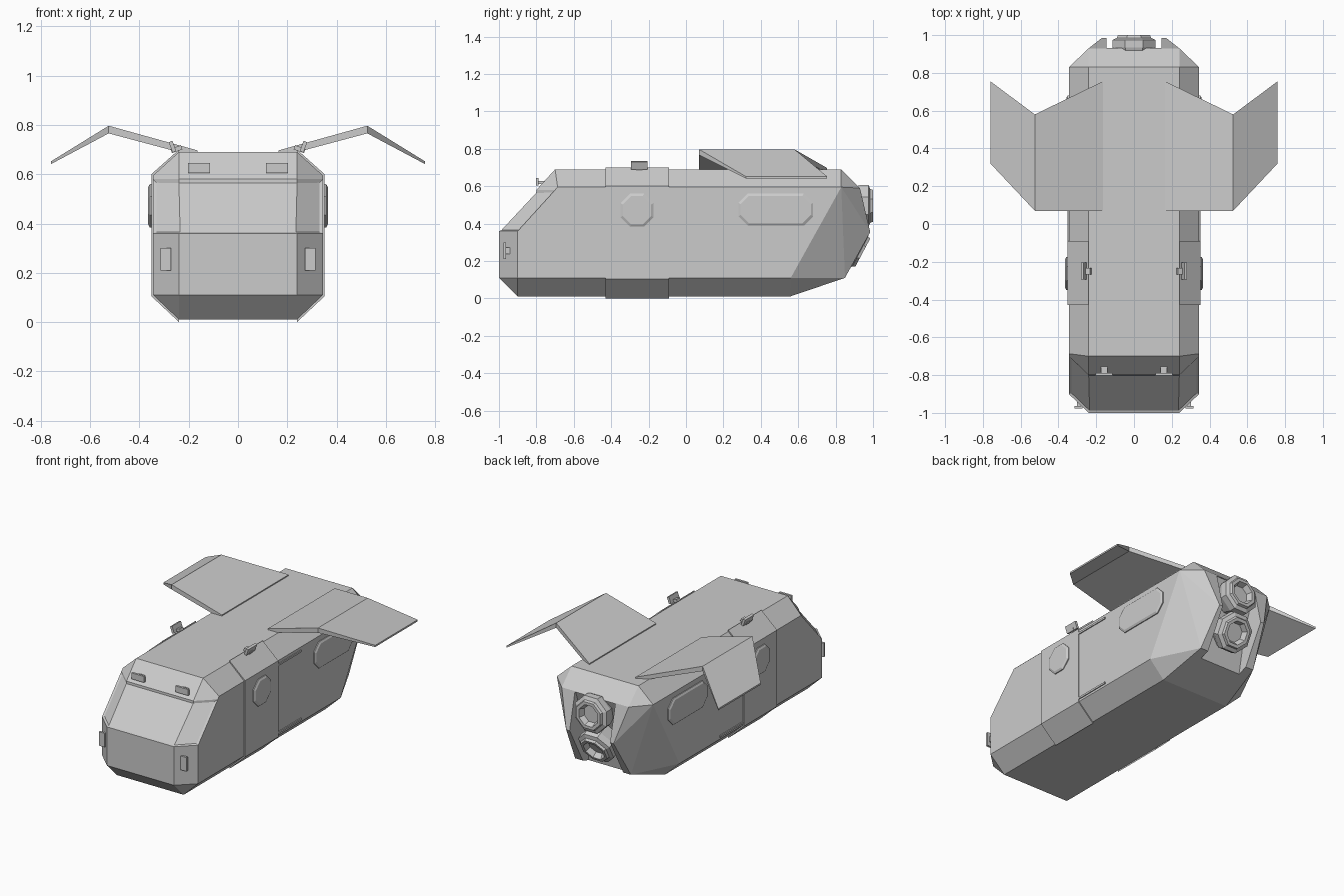
import bpy, bmesh
from math import cos, sin, pi, radians
from mathutils import Vector, Matrix

if "Cube" in bpy.data.objects:
    bpy.data.objects.remove(bpy.data.objects["Cube"])


def finish(name, bm, mirror=False):
    bmesh.ops.recalc_face_normals(bm, faces=bm.faces[:])
    me = bpy.data.meshes.new(name)
    bm.to_mesh(me)
    bm.free()
    ob = bpy.data.objects.new(name, me)
    bpy.context.collection.objects.link(ob)
    if mirror:
        ob.modifiers.new("mirror", 'MIRROR').use_mirror_merge = False
    return ob


def loft(name, rings, mirror=False):
    """Join equal-length rings of points with quads and cap both ends."""
    bm = bmesh.new()
    loops = [[bm.verts.new(p) for p in r] for r in rings]
    for a, b in zip(loops, loops[1:]):
        for i in range(len(a)):
            j = (i + 1) % len(a)
            bm.faces.new((a[i], a[j], b[j], b[i]))
    bm.faces.new(loops[0][::-1])
    bm.faces.new(loops[-1])
    return finish(name, bm, mirror)


def box(name, c, s, tilt=None, mirror=True):
    bm = bmesh.new()
    m = Matrix.Translation(c)
    if tilt:
        m = m @ Matrix.Rotation(radians(tilt[0]), 4, tilt[1])
    bmesh.ops.create_cube(bm, size=1, matrix=m @ Matrix.Diagonal((*s, 1)))
    return finish(name, bm, mirror)


# hull: chamfered van body with sloped nose and faceted tail
half = [(.24, -1, .11), (.24, -1, .36), (.345, -.9, .11), (.345, -.9, .36),
        (.24, -.9, .01), (.24, -.7, .69), (.345, -.6864, .595),
        (.24, .83, .69), (.345, .83, .595), (.24, .93, .59), (.17, .985, .355),
        (.20, .85, .11), (.345, .56, .11), (.24, .555, .01), (.345, .693, .35)]
bm = bmesh.new()
for x, y, z in half:
    bm.verts.new((x, y, z))
    bm.verts.new((-x, y, z))
bmesh.ops.convex_hull(bm, input=bm.verts[:])
bmesh.ops.dissolve_limit(bm, angle_limit=radians(1.5), verts=bm.verts[:], edges=bm.edges[:])
bmesh.ops.recalc_face_normals(bm, faces=bm.faces[:])


def screen_faces():
    return [f for f in bm.faces if f.normal.y < -.3 and f.normal.z > .3
            and f.calc_center_median().y < -.6]


# recessed windscreen cut into the nose
fs = screen_faces()
geom = fs + list({e for f in fs for e in f.edges}) + list({v for f in fs for v in f.verts})
bmesh.ops.bisect_plane(bm, geom=geom, plane_co=(0, 0, .58), plane_no=(0, 0, 1))
glass = [f for f in screen_faces() if max(v.co.z for v in f.verts) < .585]
bmesh.ops.inset_region(bm, faces=glass, thickness=.012, depth=-.008, use_even_offset=True)
hull = finish("hull", bm)

# engine recess in the tail
prof = [(.925, .585), (1.1, .585), (1.1, .05), (.78, .05), (.84, .36)]
cut = loft("engine_recess_cutter", [[(x, y, z) for y, z in prof] for x in (-.145, .145)])
cut.hide_render = True
cut.hide_viewport = True
mod = hull.modifiers.new("recess", 'BOOLEAN')
mod.operation = 'DIFFERENCE'
mod.solver = 'EXACT'
mod.object = cut

# side doors wrapping the chamfers, and their sliding rails
sec = [(.24, .70), (.352, .60), (.352, .105), (.24, 0)]
loft("side_door", [[(x, y, z) for x, z in sec] for y in (-.43, -.09)], True)
for z, n in ((.57, "upper"), (.13, "lower")):
    box(n + "_door_rail", (.345, .03, z), (.012, .24, .012))


# raised octagonal side windows
def window(name, y, z, w, h, c, x):
    def ring(x, g):
        a, b = w - g, h - g
        k = c - g * .4
        pts = [(a, b - k), (a - k, b), (k - a, b), (-a, b - k),
               (-a, k - b), (k - a, -b), (a - k, -b), (a, k - b)]
        return [(x, y + p, z + q) for p, q in pts]
    loft(name, [ring(x - .02, 0), ring(x + .006, 0), ring(x + .013, .012)], True)


window("door_window", -.262, .472, .088, .088, .05, .352)
window("rear_window", .48, .475, .20, .086, .05, .345)

# cranked roof wings: root, knee, tip sections (x, front y, back y, top z, bottom z)
secs = [(.165, .07, .755, .697, .67), (.525, .07, .58, .797, .766), (.76, .32, .755, .652, .641)]
loft("wing", [[(x, a, t), (x, b, t), (x, b, u), (x, a, u)] for x, a, b, t, u in secs], True)


# octagonal engine nozzles
def nozzle(name, tip, tilt):
    prof = [(.085, -.16), (.122, -.065), (.122, -.025), (.098, -.015),
            (.092, 0), (.072, 0), (.058, -.035)]
    m = Matrix.Translation(tip) @ Matrix.Rotation(radians(tilt), 4, 'X')
    loft(name, [[m @ Vector((r * cos((i + .5) * pi / 4), d, r * sin((i + .5) * pi / 4)))
                 for i in range(8)] for r, d in prof])


nozzle("upper_engine", (0, 1.0, .495), 0)
nozzle("lower_engine", (0, .945, .245), -28)

# small lamps on brackets: brow, nose corners, roof edges
box("brow_lamp", (.158, -.795, .625), (.09, .014, .04))
box("brow_lamp_bracket", (.158, -.775, .62), (.035, .04, .018))
box("nose_lamp", (.293, -.97, .255), (.042, .014, .09))
box("nose_lamp_bracket", (.293, -.952, .255), (.018, .035, .035))
box("roof_lamp", (.266, -.25, .712), (.016, .09, .045), (20, 'Y'))
box("roof_lamp_bracket", (.25, -.25, .702), (.045, .035, .018), (20, 'Y'))
